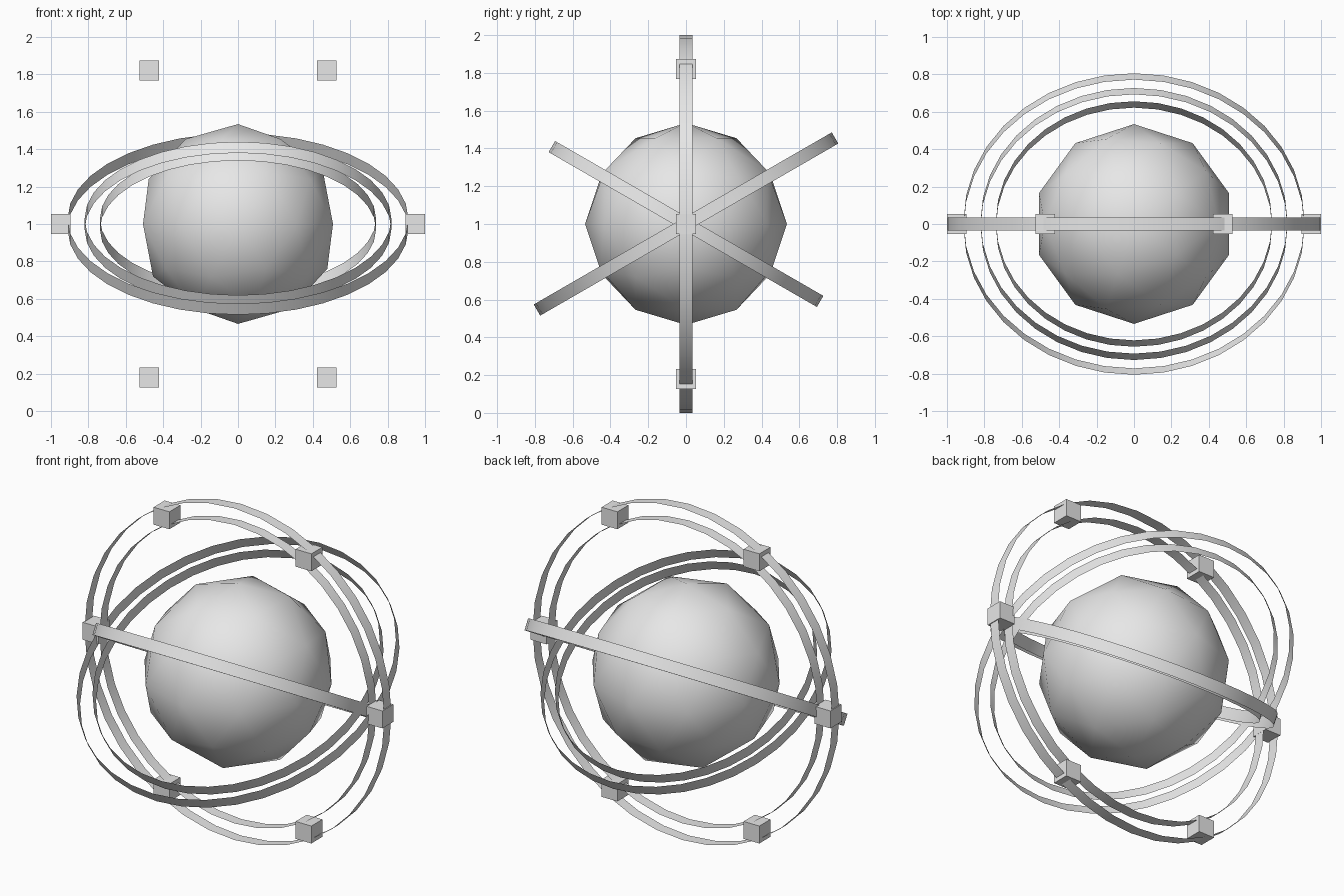
import bpy, bmesh, math
from mathutils import Matrix, Vector

if "Cube" in bpy.data.objects:
    bpy.data.objects.remove(bpy.data.objects["Cube"])

CENTRE = Vector((0, 0, 1))
grey = bpy.data.materials.new("light_grey")
grey.diffuse_color = (0.8, 0.8, 0.8, 1)
grey.use_nodes = True
grey.node_tree.nodes["Principled BSDF"].inputs["Base Color"].default_value = grey.diffuse_color


def make_object(name, bm, smooth):
    mesh = bpy.data.meshes.new(name)
    for f in bm.faces:
        f.smooth = smooth
    bm.to_mesh(mesh)
    bm.free()
    mesh.materials.append(grey)
    obj = bpy.data.objects.new(name, mesh)
    bpy.context.collection.objects.link(obj)
    obj.location = CENTRE
    return obj


def ring(name, outer, inner, tilt, width=0.068, sides=36):
    """Open double-walled hoop: an outer and an inner band without rims."""
    bm = bmesh.new()
    for radius, inward in ((outer, False), (inner, True)):
        loops = []
        for z in (-width / 2, width / 2):
            loops.append([bm.verts.new((radius * math.cos(2 * math.pi * i / sides),
                                        radius * math.sin(2 * math.pi * i / sides), z))
                          for i in range(sides)])
        low, high = loops
        for i in range(sides):
            j = (i + 1) % sides
            quad = [low[i], low[j], high[j], high[i]]
            bm.faces.new(quad[::-1] if inward else quad)
    bm.transform(Matrix.Rotation(math.radians(tilt), 4, 'X'))
    return make_object(name, bm, True)


# Faceted core with smooth shading
bm = bmesh.new()
bmesh.ops.create_icosphere(bm, subdivisions=2, radius=0.534,
                           matrix=Matrix.Rotation(math.pi, 4, 'Z'))
make_object("core_sphere", bm, True)

# Three nested hoops sharing the x axis
ring("upright_ring", 1.0, 0.9, 90)
ring("rear_raised_ring", 0.911, 0.82, 30)
ring("front_raised_ring", 0.82, 0.738, -30)

# Six axis-aligned blocks spaced around the upright hoop
for i in range(6):
    a = math.radians(60 * i)
    bm = bmesh.new()
    spot = Vector((math.cos(a), 0, math.sin(a))) * 0.9475
    bmesh.ops.create_cube(bm, size=0.105, matrix=Matrix.Translation(spot))
    make_object(f"ring_block_{i + 1}", bm, False)
